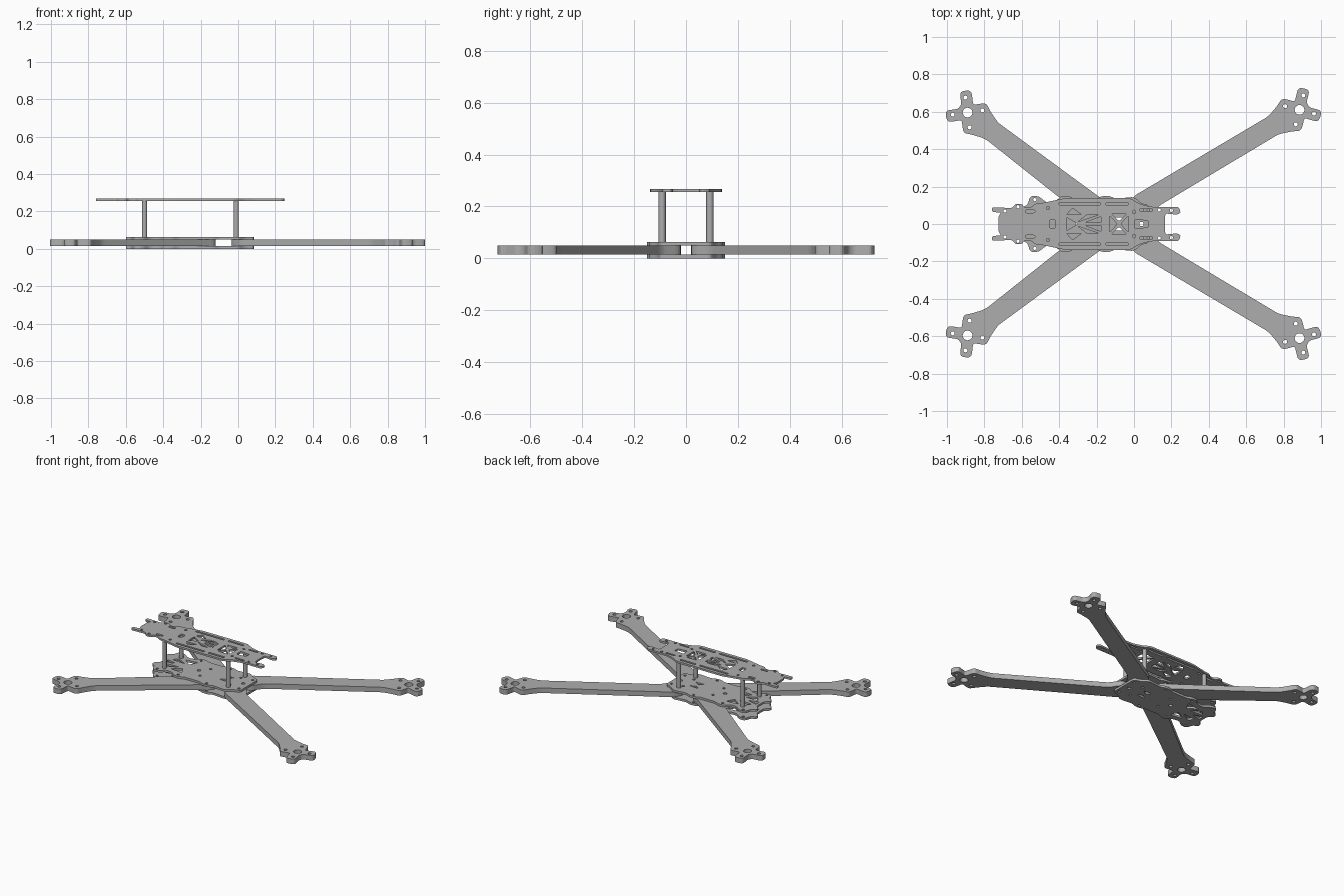
import bpy, bmesh
from math import cos, sin, pi, radians
from mathutils import Vector

cube = bpy.data.objects.get("Cube")
if cube:
    bpy.data.objects.remove(cube, do_unlink=True)

grey = bpy.data.materials.new("carbon_grey")
grey.use_nodes = True
colour = (0.42, 0.42, 0.42, 1)
grey.diffuse_color = colour
grey.node_tree.nodes["Principled BSDF"].inputs["Base Color"].default_value = colour


def fillet(points, radius, steps=4):
    """Round every corner of a closed outline."""
    pts = [Vector(p) for p in points]
    out = []
    for i, p in enumerate(pts):
        a, b = pts[i - 1] - p, pts[(i + 1) % len(pts)] - p
        cut = min(radius, a.length * 0.45, b.length * 0.45)
        s, e = p + a.normalized() * cut, p + b.normalized() * cut
        for k in range(steps + 1):
            t = k / steps
            out.append(s * (1 - t) ** 2 + p * 2 * t * (1 - t) + e * t * t)
    return out


def circle(x, y, r, n=16):
    return [Vector((x + r * cos(2 * pi * k / n), y + r * sin(2 * pi * k / n))) for k in range(n)]


def flip(points):
    return [Vector((p[0], -p[1])) for p in reversed(points)]


def slot(x0, x1, y, w):
    return fillet([(x0, y - w), (x1, y - w), (x1, y + w), (x0, y + w)], w)


def plate(name, loops, z0, z1):
    """Extrude an outline with holes between two heights."""
    curve = bpy.data.curves.new(name, "CURVE")
    curve.dimensions = "2D"
    curve.fill_mode = "BOTH"
    curve.extrude = (z1 - z0) / 2
    for loop in loops:
        spline = curve.splines.new("POLY")
        spline.points.add(len(loop) - 1)
        for sp, p in zip(spline.points, loop):
            sp.co = (p[0], p[1], 0, 1)
        spline.use_cyclic_u = True
    temp = bpy.data.objects.new(name + "_outline", curve)
    bpy.context.collection.objects.link(temp)
    dg = bpy.context.evaluated_depsgraph_get()
    mesh = bpy.data.meshes.new_from_object(temp.evaluated_get(dg))
    bpy.data.objects.remove(temp, do_unlink=True)
    bm = bmesh.new()
    bm.from_mesh(mesh)
    bmesh.ops.remove_doubles(bm, verts=bm.verts, dist=1e-5)
    bmesh.ops.translate(bm, verts=bm.verts, vec=(0, 0, (z0 + z1) / 2))
    bmesh.ops.recalc_face_normals(bm, faces=bm.faces)
    for f in bm.faces:
        f.smooth = False
    bm.to_mesh(mesh)
    bm.free()
    mesh.materials.clear()
    mesh.materials.append(grey)
    ob = bpy.data.objects.new(name, mesh)
    bpy.context.collection.objects.link(ob)
    return ob


def both(loops):
    return loops + [flip(l) for l in loops]


# Arms: motor mount in local axes (outward, sideways), inner end in place
def arm(name, centre, degrees, inner):
    c, s = cos(radians(degrees)), sin(radians(degrees))

    def place(p):
        return Vector((centre[0] + p[0] * c - p[1] * s, centre[1] + p[0] * s + p[1] * c))

    half = [(-0.16, 0.055), (-0.09, 0.08), (-0.05, 0.1), (-0.022, 0.075),
            (0, 0.05), (0.055, 0.108), (0.102, 0.065), (0.052, 0.015)]
    mount = half + [(a, -b) for a, b in reversed(half)]
    loops = [fillet([place(p) for p in mount] + inner, 0.025)]
    loops.append(circle(*centre, 0.026, 20))
    for k in range(4):
        ang = pi / 4 + k * pi / 2
        hole = place((0.08 * cos(ang), 0.08 * sin(ang)))
        loops.append(circle(hole.x, hole.y, 0.011, 12))
    for side, group in (("left", loops), ("right", [flip(l) for l in loops])):
        plate(f"{name}_{side}", group, 0.015, 0.05)


arm("wide_arm", (0.885, 0.61), 30.5,
    [(0.13, 0.095), (0.08, 0.02), (-0.035, 0.02), (-0.035, 0.1), (0.0, 0.15)])
arm("narrow_arm", (-0.89, 0.596), 143,
    [(-0.2, 0.155), (-0.12, 0.1), (-0.12, 0.025), (-0.22, 0.025), (-0.41, 0.15)])

# Lower and middle plates clamp the arms
half = [(-0.57, 0.04), (-0.6, 0.06), (-0.6, 0.09), (-0.57, 0.1), (-0.555, 0.15), (-0.51, 0.15),
        (-0.47, 0.115), (-0.42, 0.12), (-0.39, 0.15), (-0.35, 0.15), (-0.32, 0.135),
        (-0.2, 0.135), (-0.17, 0.15), (-0.13, 0.15), (-0.1, 0.135), (0, 0.145),
        (0.04, 0.11), (0.085, 0.1), (0.085, 0.03)]
outline = fillet(half + flip(half), 0.02)
holes = [circle(x, y, 0.009, 10) for x, y in
         [(-0.53, 0.13), (-0.37, 0.125), (-0.15, 0.13), (-0.02, 0.06), (0.06, 0.075), (-0.25, 0.06)]]
truss = [fillet(t, 0.008) for t in (
    [(-0.53, 0.035), (-0.5, 0.07), (-0.43, 0.03)],
    [(-0.46, 0.08), (-0.37, 0.09), (-0.4, 0.035)],
    [(-0.12, 0.035), (-0.05, 0.035), (-0.085, 0.012)])]
centre_holes = [circle(-0.3, 0, 0.012), circle(0.04, 0, 0.012),
                fillet([(-0.55, -0.02), (-0.48, 0), (-0.55, 0.02)], 0.008)]
plate("lower_plate", [outline] + both(holes + truss) + centre_holes, 0.0, 0.015)
plate("middle_plate", [outline] + both(holes + truss) + centre_holes, 0.05, 0.064)

# Top plate with forked ends, slots and truss windows
half = [(-0.725, 0.04), (-0.71, 0.06), (-0.76, 0.065), (-0.76, 0.09), (-0.65, 0.085),
        (-0.635, 0.108), (-0.6, 0.108), (-0.585, 0.088), (-0.55, 0.088), (-0.53, 0.108),
        (-0.49, 0.112), (-0.37, 0.138), (-0.02, 0.138), (0.03, 0.108), (0.09, 0.092),
        (0.24, 0.092), (0.25, 0.06), (0.23, 0.05), (0.17, 0.056), (0.17, 0.034),
        (0.23, 0.034), (0.165, 0.02)]
half[-3:] = [(0.165, 0.036)]
top = fillet(half + flip(half), 0.016)
details = [slot(-0.4, -0.18, 0.108, 0.007), slot(-0.15, -0.03, 0.108, 0.007),
           slot(0.03, 0.1, 0.075, 0.006), slot(-0.58, -0.53, 0.068, 0.008)]
details += [circle(x, y, 0.009, 10) for x, y in
            [(-0.62, 0.092), (-0.69, 0.07), (-0.46, 0.085), (0.0, 0.065), (0.135, 0.075), (0.2, 0.073)]]
details += [fillet(t, 0.007) for t in (
    [(-0.36, 0.05), (-0.28, 0.05), (-0.33, 0.085)],
    [(-0.3, 0.012), (-0.19, 0.05), (-0.25, 0.05)],
    [(-0.26, 0.008), (-0.175, 0.008), (-0.175, 0.04)],
    [(-0.12, 0.055), (-0.04, 0.055), (-0.08, 0.015)])]
middle = [fillet(t, 0.007) for t in (
    [(-0.45, -0.022), (-0.42, -0.022), (-0.42, 0.022), (-0.45, 0.022)],
    [(-0.36, -0.035), (-0.3, 0), (-0.36, 0.035)],
    [(-0.13, -0.045), (-0.09, 0), (-0.13, 0.045)],
    [(-0.03, -0.045), (-0.07, 0), (-0.03, 0.045)],
    [(0.005, -0.024), (0.075, -0.018), (0.075, 0.018), (0.005, 0.024)])]
plate("top_plate", [top] + both(details) + middle, 0.255, 0.268)

# Standoff posts between middle and top plates
for x, end in ((-0.5, "narrow_end"), (-0.01, "wide_end")):
    for y, side in ((0.092, "left"), (-0.092, "right")):
        bpy.ops.mesh.primitive_cylinder_add(vertices=20, radius=0.014, depth=0.195,
                                            location=(x, y, 0.1605))
        post = bpy.context.object
        post.name = f"standoff_{end}_{side}"
        post.data.materials.append(grey)
        bpy.ops.object.shade_smooth_by_angle()
